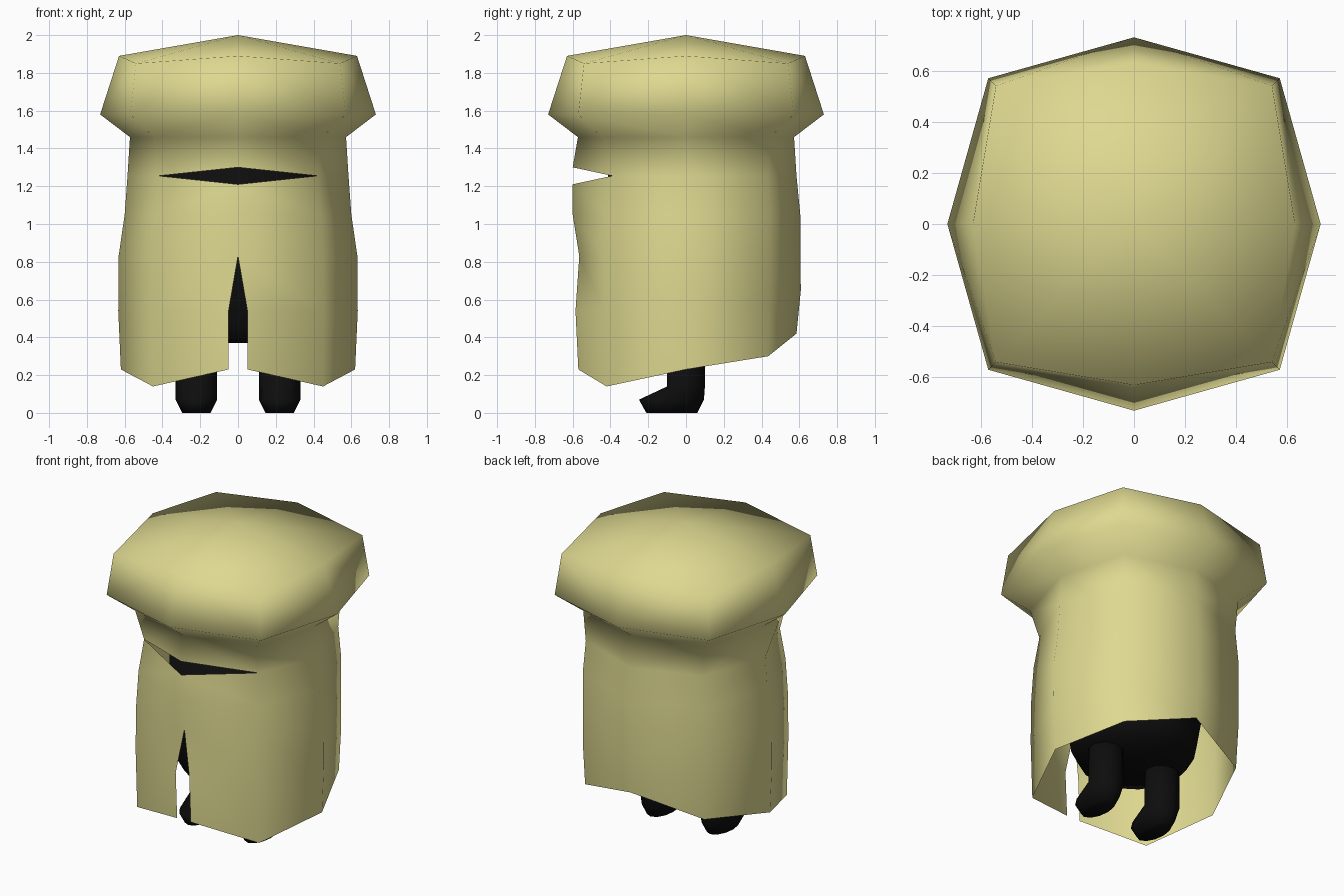
import bpy, bmesh, math

if "Cube" in bpy.data.objects:
    bpy.data.objects.remove(bpy.data.objects["Cube"])


def material(name, rgb):
    m = bpy.data.materials.new(name)
    m.diffuse_color = (*rgb, 1)
    m.use_nodes = True
    m.node_tree.nodes["Principled BSDF"].inputs["Base Color"].default_value = m.diffuse_color
    return m


CLOTH = material("pale_yellow_cloth", (0.73, 0.69, 0.28))
BLACK = material("black_skin", (0.004, 0.004, 0.004))


def finish(name, bm, mat):
    bmesh.ops.recalc_face_normals(bm, faces=bm.faces)
    for f in bm.faces:
        f.smooth = True
    mesh = bpy.data.meshes.new(name)
    bm.to_mesh(mesh)
    bm.free()
    mesh.materials.append(mat)
    ob = bpy.data.objects.new(name, mesh)
    bpy.context.collection.objects.link(ob)
    return ob


# Hat and cloak: half rows with five columns from front, round the side, to back.
def even_row(axis, axis_z, diag, diag_z):
    return [(0, -axis, axis_z), (diag, -diag, diag_z), (axis, 0, axis_z),
            (diag, diag, diag_z), (0, axis, axis_z)]


EYE_ROW = 4
rows = [
    [(0, 0, 2.0)] * 5,
    even_row(0.63, 1.89, 0.54, 1.85),
    even_row(0.73, 1.58, 0.57, 1.58),
    even_row(0.572, 1.46, 0.446, 1.46),
    # upper and lower eye lids share all but the front point
    [(0, -0.6, 1.30), (0.42, -0.39, 1.255), (0.585, 0, 1.255), (0.435, 0.435, 1.255), (0, 0.585, 1.255)],
    [(0, -0.6, 1.21), (0.42, -0.39, 1.255), (0.585, 0, 1.255), (0.435, 0.435, 1.255), (0, 0.585, 1.255)],
    [(0, -0.6, 1.05), (0.44, -0.42, 1.05), (0.6, 0, 1.05), (0.45, 0.445, 1.05), (0, 0.605, 1.05)],
    [(0, -0.565, 0.83), (0.45, -0.43, 0.83), (0.632, 0, 0.83), (0.45, 0.445, 0.83), (0, 0.605, 0.85)],
    # front slit opens below here
    [(0.05, -0.585, 0.54), (0.455, -0.43, 0.54), (0.634, 0, 0.54), (0.45, 0.445, 0.58), (0, 0.608, 0.65)],
    [(0.05, -0.57, 0.23), (0.45, -0.42, 0.14), (0.62, 0, 0.23), (0.44, 0.435, 0.30), (0, 0.585, 0.42)],
]

bm = bmesh.new()
cache = {}


def vert(p, side):
    key = (round(p[0] * side, 4) + 0.0, p[1], p[2])
    if key not in cache:
        cache[key] = bm.verts.new(key)
    return cache[key]


for side in (1, -1):
    for r in range(len(rows) - 1):
        for c in range(4):
            if r == EYE_ROW and c == 0:
                continue  # eye opening
            corners = [rows[r][c], rows[r][c + 1], rows[r + 1][c + 1], rows[r + 1][c]]
            loop = list(dict.fromkeys(vert(p, side) for p in corners))
            if len(loop) > 2:
                bm.faces.new(loop)
finish("hooded_cloak", bm, CLOTH)


# Body parts lofted from elliptical rings: (centre x, centre y, radius x, radius y, z)
def loft(name, rings, sides, mat):
    bm = bmesh.new()
    loops = []
    for cx, cy, rx, ry, z in rings:
        angles = [2 * math.pi * i / sides for i in range(sides)]
        loops.append([bm.verts.new((cx + rx * math.cos(a), cy + ry * math.sin(a), z)) for a in angles])
    for a, b in zip(loops, loops[1:]):
        for i in range(sides):
            j = (i + 1) % sides
            bm.faces.new((a[i], a[j], b[j], b[i]))
    bm.faces.new(loops[0])
    bm.faces.new(loops[-1])
    return finish(name, bm, mat)


loft("torso", [(0, 0, 0.33, 0.33, 0.37), (0, 0, 0.38, 0.38, 0.46), (0, 0, 0.42, 0.42, 0.7),
               (0, 0, 0.43, 0.41, 1.38)], 16, BLACK)

for side, name in ((1, "right_leg"), (-1, "left_leg")):
    x = 0.22 * side
    loft(name, [(x, -0.075, 0.075, 0.135, 0), (x, -0.077, 0.11, 0.172, 0.07),
                (x, 0, 0.11, 0.1, 0.14), (x, 0, 0.11, 0.1, 0.45)], 12, BLACK)
